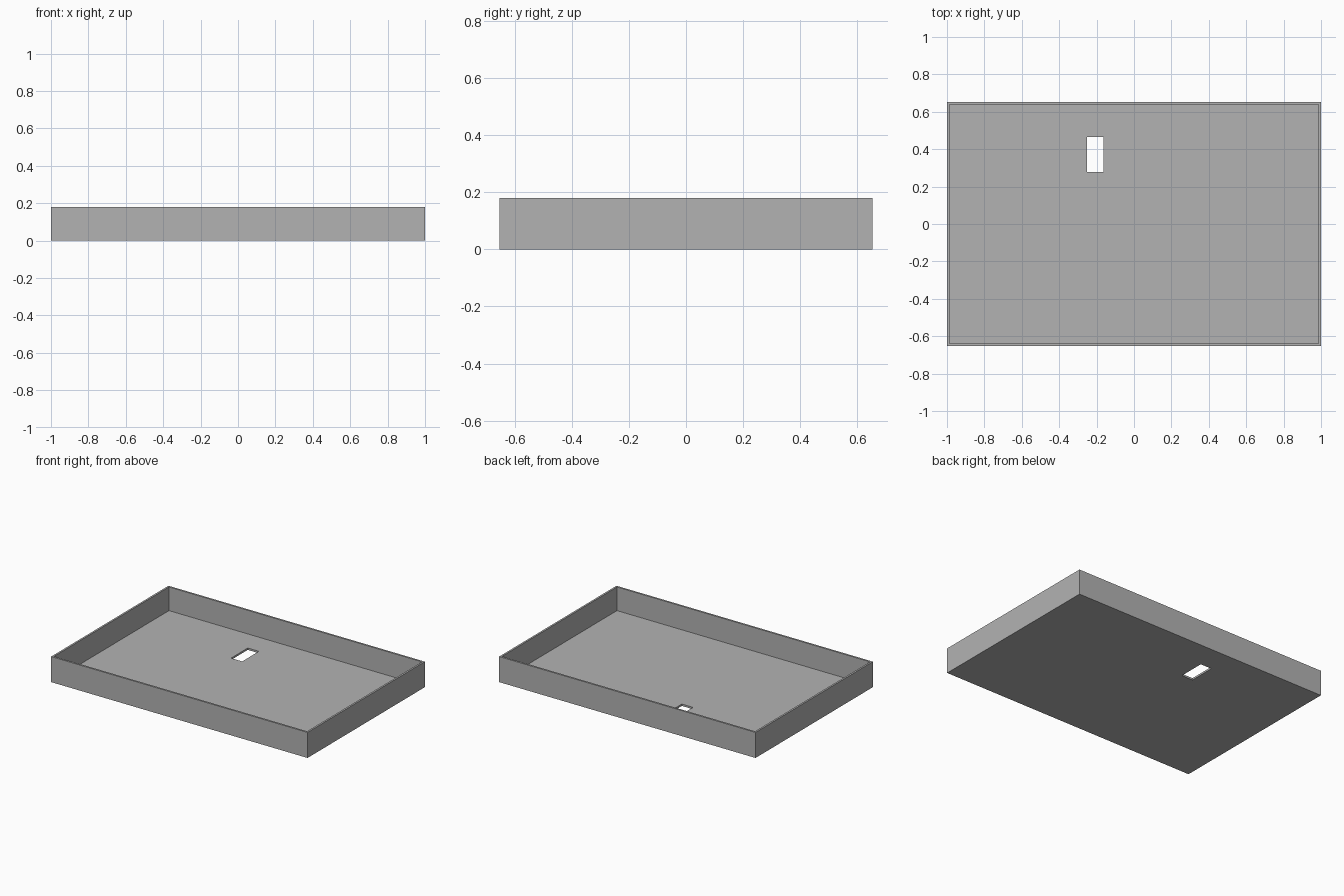
import bpy

cube = bpy.data.objects.get("Cube")
if cube:
    bpy.data.objects.remove(cube, do_unlink=True)

LENGTH, WIDTH, HEIGHT = 2.0, 1.307, 0.18
WALL = 0.0133
FLOOR = 0.0133

# Plain grey material
grey = bpy.data.materials.new("plain grey")
grey.use_nodes = True
colour = (0.45, 0.45, 0.45, 1)
grey.diffuse_color = colour
grey.node_tree.nodes["Principled BSDF"].inputs["Base Color"].default_value = colour


def box(name, low, high):
    """Axis-aligned box between two opposite corners."""
    centre = [(a + b) / 2 for a, b in zip(low, high)]
    bpy.ops.mesh.primitive_cube_add(size=1, location=centre)
    obj = bpy.context.object
    obj.name = name
    obj.scale = [b - a for a, b in zip(low, high)]
    bpy.ops.object.transform_apply(location=True, rotation=False, scale=True)
    obj.data.materials.append(grey)
    return obj


def cut(target, cutter):
    """Subtract the cutter and remove it."""
    cutter.hide_render = True
    mod = target.modifiers.new("cut", "BOOLEAN")
    mod.operation = "DIFFERENCE"
    mod.solver = "EXACT"
    mod.object = cutter
    bpy.context.view_layer.objects.active = target
    bpy.ops.object.modifier_apply(modifier=mod.name)
    bpy.data.objects.remove(cutter, do_unlink=True)


# Shallow open tray
x, y = LENGTH / 2, WIDTH / 2
tray = box("tray", (-x, -y, 0), (x, y, HEIGHT))
cut(tray, box("cavity_cutter", (WALL - x, WALL - y, FLOOR), (x - WALL, y - WALL, HEIGHT + 0.1)))

# Rectangular slot through the floor
cut(tray, box("slot_cutter", (-0.25, 0.279, -0.1), (-0.163, 0.466, 0.1)))
